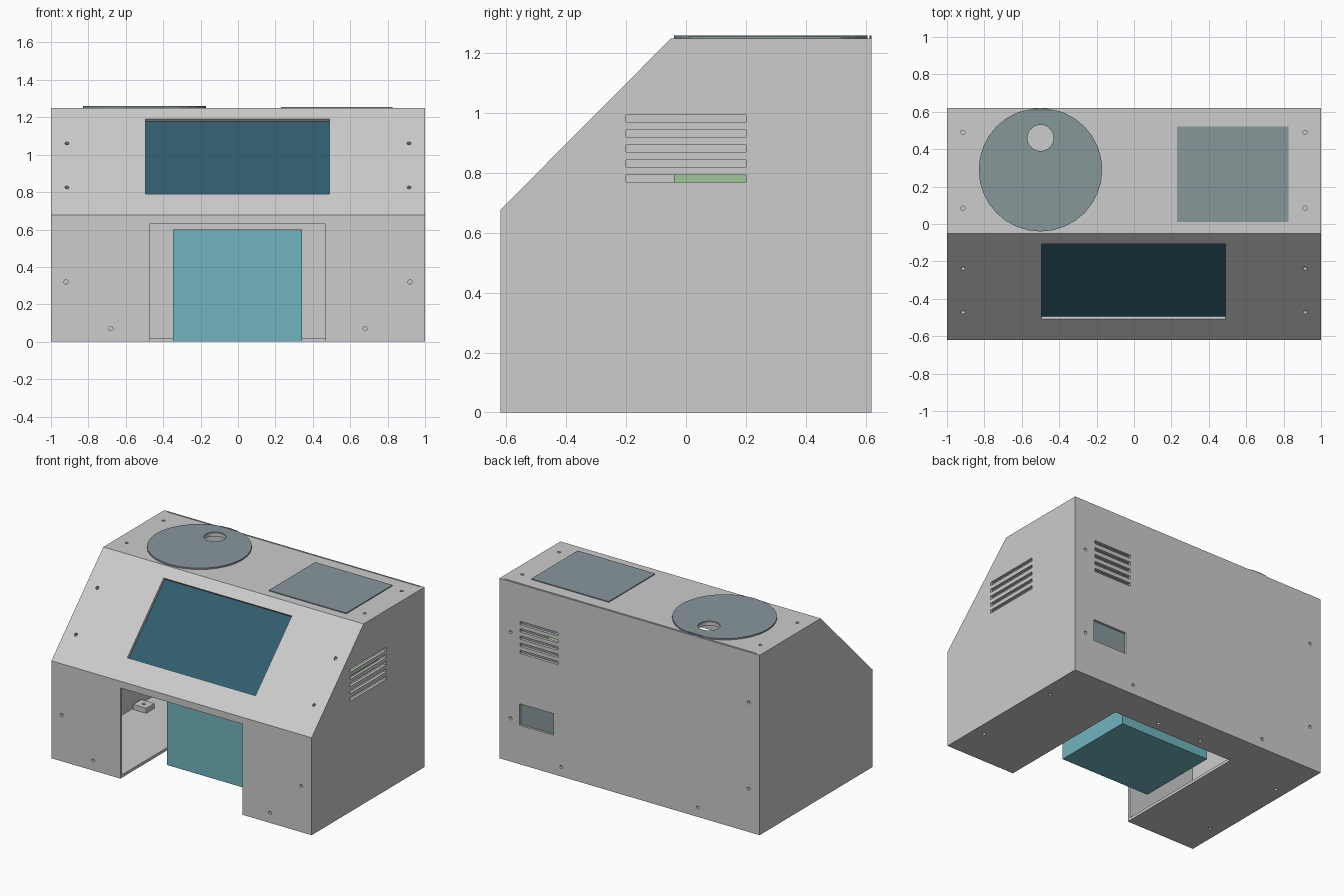
import bpy, bmesh, math
from mathutils import Matrix, Vector

old = bpy.data.objects.get("Cube")
if old:
    bpy.data.objects.remove(old, do_unlink=True)


def material(name, rgb):
    """Flat material from display values converted to linear."""
    col = [((c / 255 + 0.055) / 1.055) ** 2.4 for c in rgb] + [1.0]
    m = bpy.data.materials.new(name)
    m.use_nodes = True
    m.diffuse_color = col
    m.node_tree.nodes["Principled BSDF"].inputs["Base Color"].default_value = col
    return m


grey = material("housing grey", (204, 204, 204))
teal = material("box teal", (113, 181, 191))
blue = material("screen blue", (49, 93, 110))
slate = material("slate panel", (135, 151, 154))
green = material("board green", (158, 198, 151))


def box(bm, lo, hi):
    lo, hi = Vector(lo), Vector(hi)
    mat = Matrix.Translation((lo + hi) / 2) @ Matrix.Diagonal((*(hi - lo), 1))
    bmesh.ops.create_cube(bm, size=1, matrix=mat)


def cylinder(bm, centre, radius, depth, axis="Z", sides=16):
    turn = {"Z": 0, "Y": math.pi / 2, "S": math.pi / 4}[axis]
    mat = Matrix.Translation(centre) @ Matrix.Rotation(turn, 4, "X")
    bmesh.ops.create_cone(bm, cap_ends=True, segments=sides, radius1=radius,
                          radius2=radius, depth=depth, matrix=mat)


def extrude_profile(bm, points, half):
    """Side profile in y, z swept along x."""
    face = bm.faces.new([bm.verts.new((-half, y, z)) for y, z in points])
    swept = bmesh.ops.extrude_face_region(bm, geom=[face])
    moved = [v for v in swept["geom"] if isinstance(v, bmesh.types.BMVert)]
    bmesh.ops.translate(bm, verts=moved, vec=(2 * half, 0, 0))


def finish(bm, name, mat=None):
    bmesh.ops.recalc_face_normals(bm, faces=bm.faces)
    mesh = bpy.data.meshes.new(name)
    bm.to_mesh(mesh)
    bm.free()
    ob = bpy.data.objects.new(name, mesh)
    bpy.context.collection.objects.link(ob)
    if mat:
        mesh.materials.append(mat)
    return ob


def make_box(name, mat, lo, hi):
    bm = bmesh.new()
    box(bm, lo, hi)
    return finish(bm, name, mat)


def cut(ob, cutter):
    mod = ob.modifiers.new("cut", "BOOLEAN")
    mod.operation, mod.solver, mod.object = "DIFFERENCE", "EXACT", cutter
    bpy.context.view_layer.objects.active = ob
    bpy.ops.object.modifier_apply(modifier=mod.name)


# Hollow sheet housing
T = 0.02
bm = bmesh.new()
extrude_profile(bm, [(-.62, 0), (-.62, .677), (-.05, 1.25), (.62, 1.25), (.62, 0)], 1)
housing = finish(bm, "housing", grey)
bm = bmesh.new()
extrude_profile(bm, [(-.6, T), (-.6, .669), (-.042, 1.23), (.6, 1.23), (.6, T)], 1 - T)
cavity = finish(bm, "cavity_cutter")

# Openings: bay, top seam, vents, socket, screen and disc hole
bm = bmesh.new()
box(bm, (-.47, -.8, -.1), (.467, .375, .63))
box(bm, (-.97, .607, 1.243), (.97, .613, 1.3))
for i in range(5):
    z = .77 + .05 * i
    box(bm, (.95, -.2, z), (1.05, .2, z + .023))
    box(bm, (.55, .57, z), (.84, .68, z + .023))
box(bm, (.585, .57, .27), (.845, .68, .42))
slope = Matrix.Translation((-.003, -.307, .99)) @ Matrix.Rotation(math.pi / 4, 4, "X")
bmesh.ops.create_cube(bm, size=1, matrix=slope @ Matrix.Diagonal((.985, .566, .1, 1)))
cylinder(bm, (-.5, .46, 1.25), .07, .1, sides=28)

# Screw holes, mirrored left and right
R = .011
floor_holes = [(.92, -.36), (.92, .28), (.17, .44)]
for s in (-1, 1):
    for x, y in floor_holes:
        cylinder(bm, (s * x, y, .02), R, .12)
    for y in (.085, .49):
        cylinder(bm, (s * .915, y, 1.25), R, .1)
    for x, z in [(.92, .32), (.68, .07)]:
        cylinder(bm, (s * x, -.62, z), R, .1, "Y")
    for x, z in [(.915, .9), (.915, .3), (.525, .066)]:
        cylinder(bm, (s * x, .62, z), R, .1, "Y")
    for z in (.825, 1.06):
        cylinder(bm, (s * .915, z - 1.297, z), R, .1, "S")
openings = finish(bm, "opening_cutter")

# Inner screw brackets on the floor
bm = bmesh.new()
for s in (-1, 1):
    for x, y in floor_holes:
        box(bm, (s * x - .05, y - .045, T), (s * x + .05, y + .045, .055))
brackets = finish(bm, "floor_brackets", grey)

# Round plate on the top
bm = bmesh.new()
cylinder(bm, (-.5, .29, 1.255), .33, .01, sides=32)
disc = finish(bm, "round_plate", slate)

cut(housing, cavity)
for ob in (housing, brackets, disc):
    cut(ob, openings)
for ob in (cavity, openings):
    bpy.data.objects.remove(ob, do_unlink=True)

# Slanted screen set behind its opening
bm = bmesh.new()
bmesh.ops.create_cube(bm, size=1, matrix=slope @ Matrix.Translation((0, 0, -.026))
                      @ Matrix.Diagonal((1.01, .59, .01, 1)))
finish(bm, "screen", blue)

# Top pad, rear socket, bay box and inner board
make_box("square_pad", slate, (.23, .01, 1.249), (.825, .52, 1.256))
make_box("rear_socket", slate, (.575, .59, .26), (.855, .605, .43))
make_box("bay_box", teal, (-.348, -.285, 0), (.343, .295, .6))
make_box("inner_board", green, (.5, -.04, .77), (.8, .4, .796))
